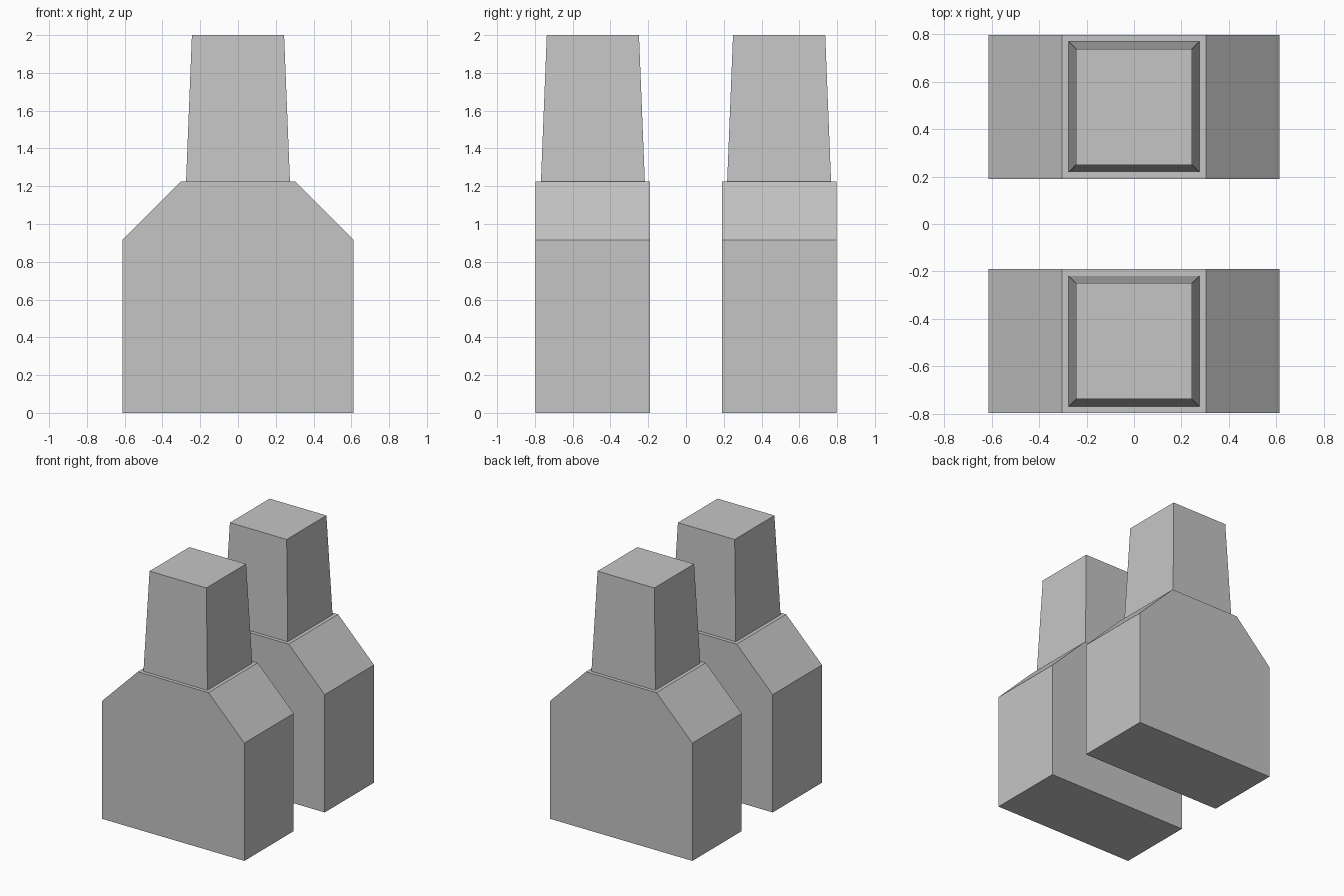
import bpy
import bmesh
from mathutils import Matrix

cube = bpy.data.objects.get("Cube")
if cube:
    bpy.data.objects.remove(cube, do_unlink=True)

# Single grey material
grey = bpy.data.materials.new("plain grey")
grey.use_nodes = True
colour = (0.56, 0.56, 0.56, 1)
grey.diffuse_color = colour
grey.node_tree.nodes["Principled BSDF"].inputs["Base Color"].default_value = colour

HALF_WIDTH, SHOULDER = 0.612, 0.303
EAVES, RIDGE, TOP = 0.915, 1.225, 2.0
DEPTH, CENTRE_Y = 0.606, 0.493
SHAFT_BASE, SHAFT_TOP = 0.275, 0.244


def finish(name, bm, y):
    bmesh.ops.recalc_face_normals(bm, faces=bm.faces)
    mesh = bpy.data.meshes.new(name)
    bm.to_mesh(mesh)
    bm.free()
    mesh.materials.append(grey)
    obj = bpy.data.objects.new(name, mesh)
    obj.location.y = y
    bpy.context.collection.objects.link(obj)


def add_body(name, y):
    # Sloped-shoulder profile extruded along the depth
    half = [(HALF_WIDTH, 0), (HALF_WIDTH, EAVES), (SHOULDER, RIDGE)]
    profile = half + [(-x, z) for x, z in reversed(half)]
    bm = bmesh.new()
    face = bm.faces.new([bm.verts.new((x, -DEPTH / 2, z)) for x, z in profile])
    ext = bmesh.ops.extrude_face_region(bm, geom=[face], use_keep_orig=True)
    moved = [v for v in ext["geom"] if isinstance(v, bmesh.types.BMVert)]
    bmesh.ops.translate(bm, verts=moved, vec=(0, DEPTH, 0))
    finish(name, bm, y)


def add_shaft(name, y):
    # Square block tapering towards the top
    bm = bmesh.new()
    height = TOP - RIDGE
    bmesh.ops.create_cube(bm, size=1, matrix=Matrix.Translation((0, 0, RIDGE + height / 2)))
    for v in bm.verts:
        half = SHAFT_TOP if v.co.z > RIDGE + height / 2 else SHAFT_BASE
        v.co.x *= 2 * half
        v.co.y *= 2 * half
        v.co.z = TOP if half == SHAFT_TOP else RIDGE
    finish(name, bm, y)


# Matching front and back stacks
for side, sign in (("front", -1), ("back", 1)):
    add_body(side + "_body", sign * CENTRE_Y)
    add_shaft(side + "_shaft", sign * CENTRE_Y)
